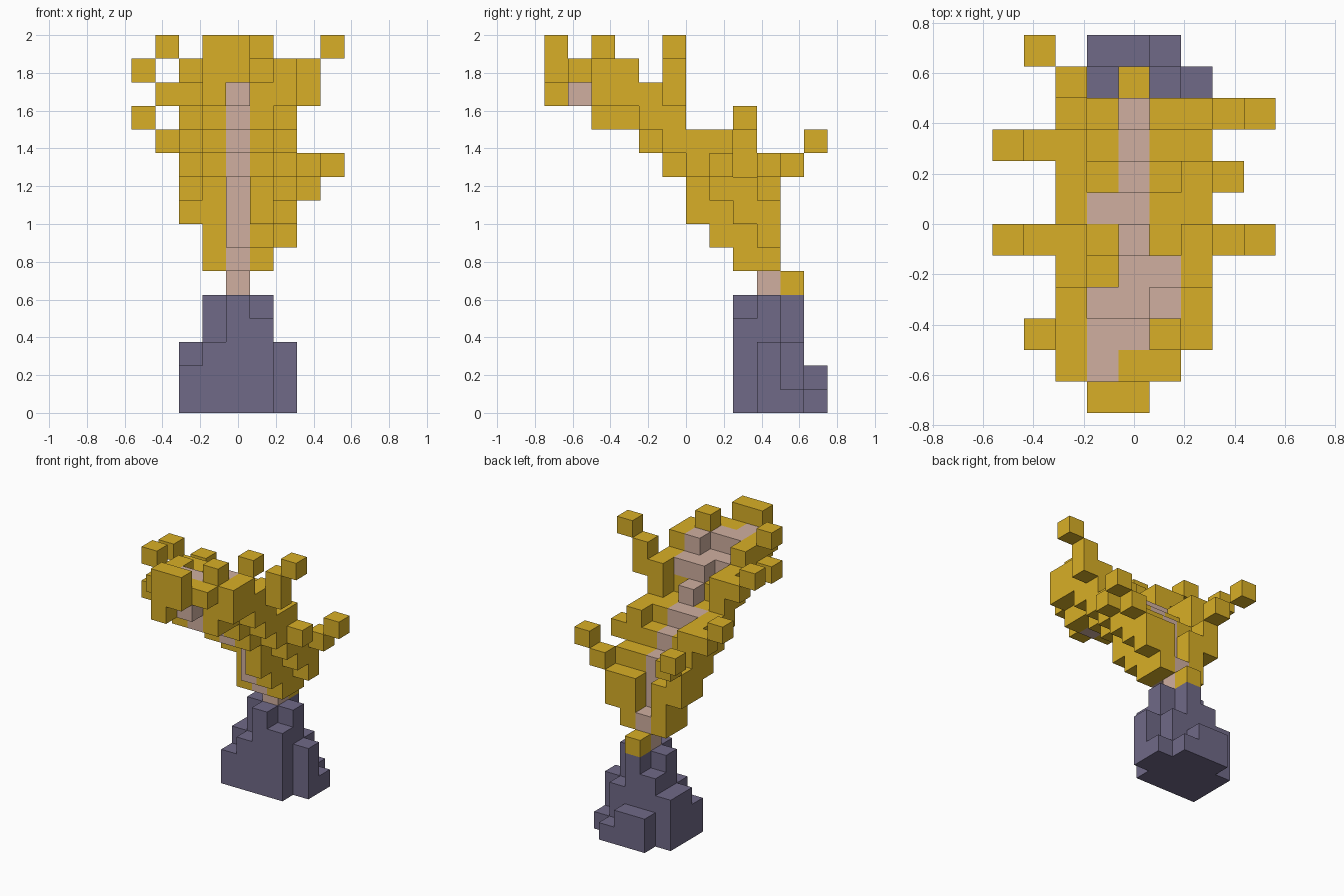
import bpy
import bmesh
from mathutils import Vector

default_cube = bpy.data.objects.get("Cube")
if default_cube:
    bpy.data.objects.remove(default_cube, do_unlink=True)

UNIT = 0.125  # edge of one block
cells = {}    # block position -> part name


def make_material(name, colour):
    material = bpy.data.materials.new(name)
    material.use_nodes = True
    material.diffuse_color = colour
    material.node_tree.nodes["Principled BSDF"].inputs["Base Color"].default_value = colour
    return material


def fill(part, across, depth, height):
    """Fill a box of blocks; every argument is a first and last block index."""
    for i in range(across[0], across[1] + 1):
        for j in range(depth[0], depth[1] + 1):
            for k in range(height[0], height[1] + 1):
                cells[i, j, k] = part


def sheet(part, column, bottom, depths):
    """Stack a leaning sheet, one depth range per level."""
    for level, depth in enumerate(depths, bottom):
        fill(part, (column, column), depth, (level, level))


def block(part, *positions):
    for position in positions:
        cells[position] = part


def build_part(part, material):
    """Turn the blocks of a part into one mesh of exposed faces."""
    bm = bmesh.new()
    axes = [Vector(axis) for axis in ((1, 0, 0), (0, 1, 0), (0, 0, 1))]
    for position, owner in cells.items():
        if owner != part:
            continue
        centre = Vector(position) + Vector((0, -5.5, 0.5))
        for a, axis in enumerate(axes):
            u, v = axes[a - 2] / 2, axes[a - 1] / 2
            for side in (-1, 1):
                normal = axis * side
                neighbour = tuple(int(p + n) for p, n in zip(position, normal))
                if neighbour in cells:
                    continue
                middle = centre + normal / 2
                corners = [middle - u - v, middle + u - v, middle + u + v, middle - u + v]
                bm.faces.new([bm.verts.new(c * UNIT) for c in corners[::side]])
    bmesh.ops.remove_doubles(bm, verts=bm.verts, dist=UNIT / 100)
    bmesh.ops.dissolve_limit(bm, angle_limit=0.01, verts=bm.verts, edges=bm.edges)
    mesh = bpy.data.meshes.new(part)
    bm.to_mesh(mesh)
    bm.free()
    mesh.materials.append(material)
    bpy.context.collection.objects.link(bpy.data.objects.new(part, mesh))


# Stepped stone base
fill("stone_base", (-2, 1), (8, 10), (0, 1))
fill("stone_base", (-2, 2), (9, 9), (0, 2))
fill("stone_base", (-2, 1), (10, 10), (0, 2))
fill("stone_base", (-1, 1), (8, 8), (0, 2))
fill("stone_base", (-1, 1), (9, 9), (3, 4))
fill("stone_base", (-1, 0), (10, 10), (3, 3))
fill("stone_base", (0, 1), (8, 8), (3, 3))
block("stone_base", (0, 8, 4), (0, 10, 4), (2, 10, 0))
fill("stone_base", (-1, 1), (11, 11), (0, 0))
fill("stone_base", (-1, 0), (11, 11), (1, 1))

# Inner leaf walls: separate feet, shared upper run
sheet("inner_leaf", 1, 6, [(8, 9), (7, 9), (6, 9), (6, 8)])
sheet("inner_leaf", -1, 6, [(8, 9), (8, 9), (8, 9), (8, 8)])
for side in (-1, 1):
    sheet("inner_leaf", side, 10, [(5, 7), (4, 6), (2, 4), (2, 3)])

# Outer leaf walls
sheet("outer_leaf", 2, 7, [(9, 9), (8, 9), (7, 8), (6, 7), (5, 7)])
sheet("outer_leaf", -2, 8, [(8, 9), (7, 9), (6, 8), (5, 8)])
for side in (-2, 2):
    sheet("outer_leaf", side, 12, [(4, 5), (2, 5), (2, 3)])
block("outer_leaf", (-2, 1, 14), (-2, 10, 10), (0, 10, 5))

# Gold crest at the top end of the leaf
fill("leaf_crest", (-1, -1), (0, 0), (13, 15))
fill("leaf_crest", (0, 0), (0, 0), (14, 15))
fill("leaf_crest", (0, 1), (1, 1), (14, 14))
fill("leaf_crest", (1, 1), (2, 2), (13, 15))

# Pale spine with its wider patches
sheet("spine", 0, 5,
      [(9, 9), (8, 9), (7, 8), (7, 8), (7, 8), (5, 7), (4, 6), (2, 5), (1, 4), (2, 2)])
fill("spine", (-1, -1), (1, 3), (13, 13))
fill("spine", (-1, -1), (1, 2), (14, 14))
block("spine", (1, 3, 14), (1, 4, 13), (-1, 6, 11))

# Spikes along the left and right edges
fill("left_spikes", (3, 3), (5, 5), (13, 14))
block("left_spikes", (3, 9, 9), (4, 9, 10), (3, 7, 10), (4, 5, 15))
block("right_spikes", (-3, 11, 11), (-3, 8, 11), (-4, 8, 12),
      (-3, 5, 13), (-4, 5, 14), (-3, 2, 13), (-3, 2, 15))

stone = make_material("slate_violet", (0.162, 0.142, 0.245, 1))
gold = make_material("mustard_gold", (0.69, 0.43, 0.02, 1))
pale = make_material("dusty_pink", (0.63, 0.43, 0.35, 1))

build_part("stone_base", stone)
build_part("spine", pale)
for name in ("inner_leaf", "outer_leaf", "leaf_crest", "left_spikes", "right_spikes"):
    build_part(name, gold)
